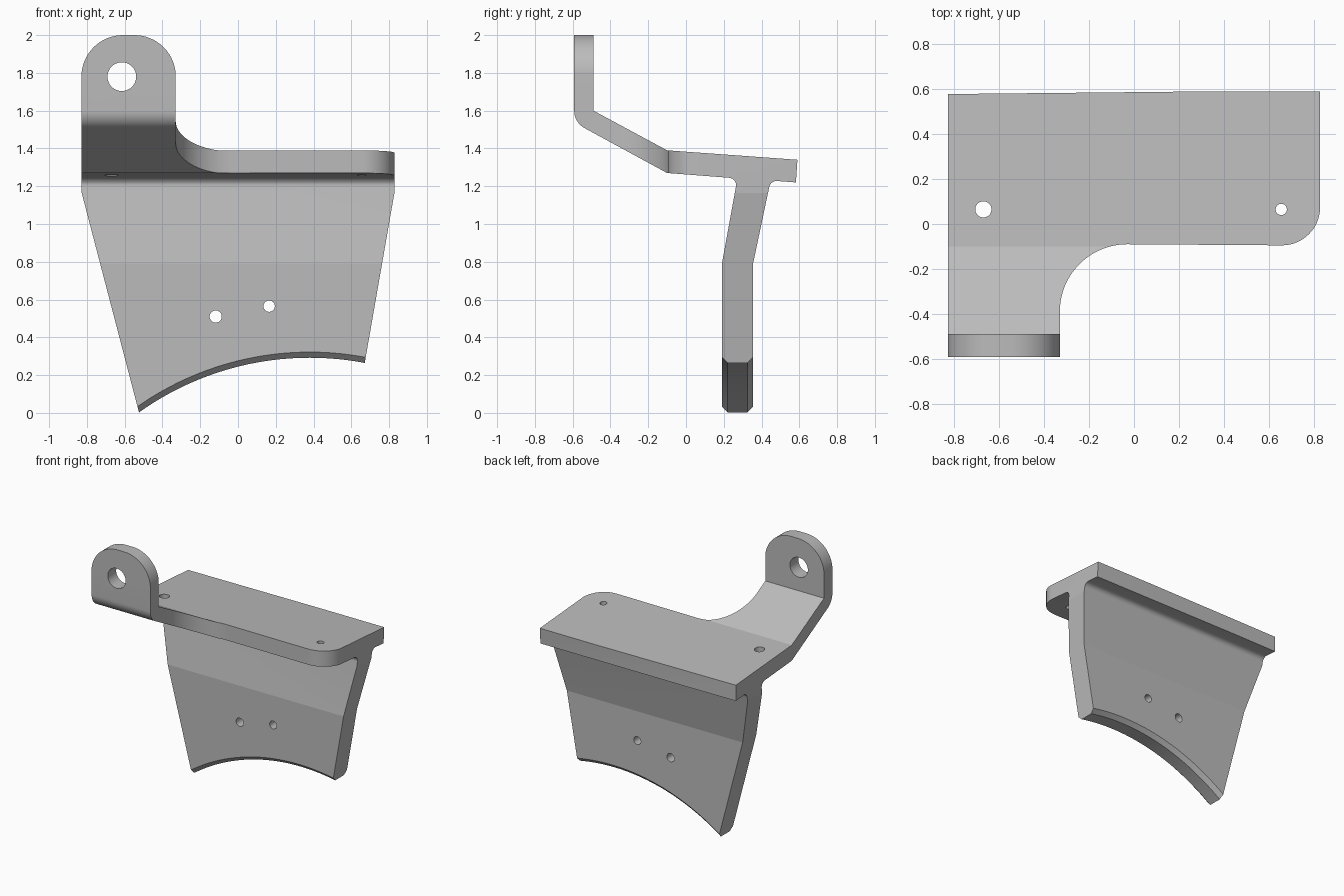
import bpy, bmesh, math

default = bpy.data.objects.get("Cube")
if default:
    bpy.data.objects.remove(default, do_unlink=True)

grey = bpy.data.materials.new("plain_grey")
grey.use_nodes = True
colour = (0.5, 0.5, 0.5, 1)
grey.diffuse_color = colour
grey.node_tree.nodes["Principled BSDF"].inputs["Base Color"].default_value = colour


def arc(cx, cy, r, start, end, steps=16):
    angles = [math.radians(start + (end - start) * i / steps) for i in range(steps + 1)]
    return [(cx + r * math.cos(a), cy + r * math.sin(a)) for a in angles]


def place(axis, point, depth):
    u, v = point
    return {"x": (depth, u, v), "y": (u, depth, v), "z": (u, v, depth)}[axis]


def loft(name, axis, layers):
    """Closed solid through outlines given as (depth, points)."""
    bm = bmesh.new()
    rings = [[bm.verts.new(place(axis, p, d)) for p in pts] for d, pts in layers]
    for a, b in zip(rings, rings[1:]):
        n = len(a)
        for i in range(n):
            j = (i + 1) % n
            bm.faces.new((a[i], a[j], b[j], b[i]))
    bm.faces.new(rings[0])
    bm.faces.new(rings[-1])
    bmesh.ops.recalc_face_normals(bm, faces=bm.faces)
    mesh = bpy.data.meshes.new(name)
    bm.to_mesh(mesh)
    bm.free()
    mesh.materials.append(grey)
    obj = bpy.data.objects.new(name, mesh)
    bpy.context.collection.objects.link(obj)
    return obj


def prism(name, axis, points, low=-1.0, high=1.0):
    return loft(name, axis, [(low, points), (high, points)])


def carve(body, tool, operation):
    tool.hide_render = True
    mod = body.modifiers.new(tool.name, "BOOLEAN")
    mod.operation = operation
    mod.solver = "EXACT"
    mod.object = tool
    bpy.context.view_layer.objects.active = body
    bpy.ops.object.modifier_apply(modifier=mod.name)
    bpy.data.objects.remove(tool, do_unlink=True)


# Side profile: lug, sloping arm, top plate and bent web in one section
profile = [(-0.49, 2.0), (-0.49, 1.6), (-0.1, 1.39), (0.59, 1.34), (0.582, 1.22)]
profile += arc(0.48, 1.188, 0.04, 90, 169, 10)
profile += [(0.355, 0.79), (0.355, -0.05), (0.19, -0.05), (0.19, 0.79)]
profile += arc(0.225, 1.205, 0.04, -11, 86, 10)
profile += [(-0.1, 1.27)]
profile += arc(-0.487, 1.6, 0.105, 242, 180, 10)
profile += [(-0.592, 2.0)]
bracket = prism("bracket", "x", profile)

# Front silhouette: rounded lug and tapered web
front = [(-0.5, -0.09), (0.609, -0.09), (0.829, 1.17), (0.829, 1.78)]
front += arc(-0.549, 1.78, 0.22, 0, 90) + arc(-0.609, 1.78, 0.22, 90, 180)
front += [(-0.829, 1.17)]
carve(bracket, prism("front_outline", "y", front), "INTERSECT")

# Plan outline: narrow arm, concave sweep and rounded plate corner
plan = [(-0.828, -0.7), (-0.33, -0.7)]
plan += arc(-0.03, -0.39, 0.3, 180, 90, 24)
plan += arc(0.658, 0.075, 0.17, -90, 0)
plan += [(0.828, 0.595), (-0.828, 0.578)]
carve(bracket, prism("plan_outline", "z", plan, -0.5, 2.5), "INTERSECT")

# Curved lower edge of the web, chamfered on both faces
radius, chamfer = 1.557, 0.03
layers = [(0, chamfer), (0.19, chamfer), (0.22, 0), (0.325, 0), (0.355, chamfer), (0.6, chamfer)]
rings = [(y, arc(0.38, -1.265, radius + extra, 0, 358, 179)) for y, extra in layers]
carve(bracket, loft("lower_edge_cutter", "y", rings), "DIFFERENCE")

# Bolt holes
holes = [("lug_hole", "y", -0.615, 1.78, 0.076),
         ("web_hole_right", "y", -0.118, 0.51, 0.032),
         ("web_hole_left", "y", 0.165, 0.565, 0.03),
         ("plate_hole_right", "z", -0.67, 0.065, 0.036),
         ("plate_hole_left", "z", 0.655, 0.065, 0.025)]
for name, axis, u, v, r in holes:
    circle = arc(u, v, r, 0, 352.5, 47)
    carve(bracket, prism(name, axis, circle, -2, 2), "DIFFERENCE")

# Smooth the curves, keep bends and edges crisp
bpy.ops.object.select_all(action="DESELECT")
bracket.select_set(True)
bpy.context.view_layer.objects.active = bracket
bpy.ops.object.shade_smooth_by_angle(angle=math.radians(9.5))
